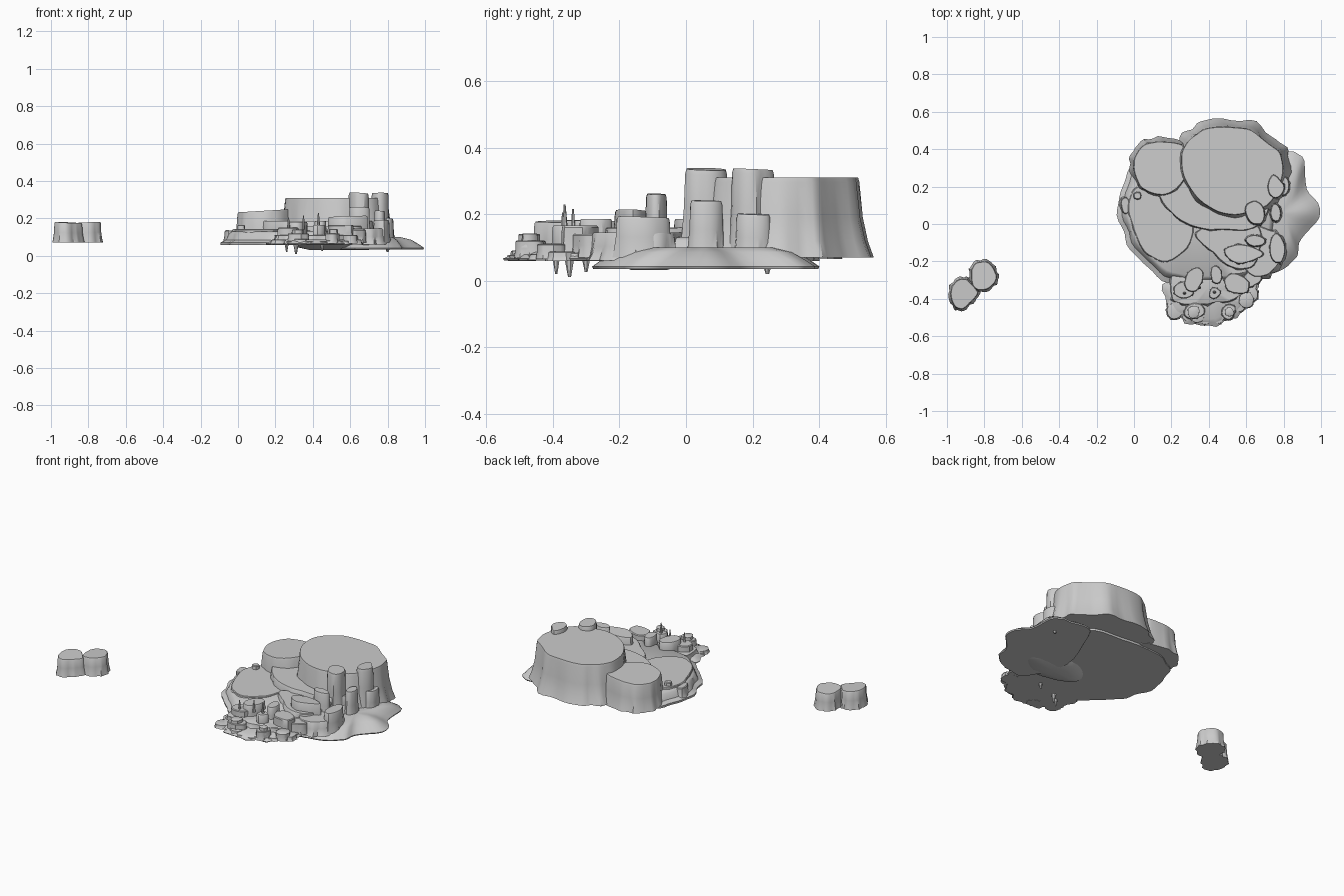
import bpy, bmesh, math, random
from mathutils import Vector

if "Cube" in bpy.data.objects:
    bpy.data.objects.remove(bpy.data.objects["Cube"])

random.seed(7)


def smooth_loop(pts, sub):
    """Closed Catmull-Rom curve through the control points."""
    p = [Vector(q) for q in pts]
    n, out = len(p), []
    for i in range(n):
        a, b, c, d = p[i - 1], p[i], p[(i + 1) % n], p[(i + 2) % n]
        for k in range(sub):
            t = k / sub
            out.append(0.5 * (2 * b + (c - a) * t + (2 * a - 5 * b + 4 * c - d) * t * t
                              + (3 * b - a - 3 * c + d) * t ** 3))
    return out


def rock(name, pts, profile, flute=0.006, tilt=(0, 0), dome=0.0, sub=5):
    """Stacked rings: profile is a list of (z, outward offset); the top may tilt or dome."""
    loop = smooth_loop(pts, sub)
    n = len(loop)
    cen = sum(loop, Vector((0, 0))) / n
    ph = random.random() * 6
    z0, z1 = profile[0][0], profile[-1][0]
    bm = bmesh.new()
    rings = []
    for z, off in profile:
        f = (z - z0) / (z1 - z0)
        ring = []
        for i, q in enumerate(loop):
            d = (q - cen).normalized()
            a = 2 * math.pi * i / n
            w = math.sin(a * 9 + ph) + 0.7 * math.sin(a * 14 + 2 * ph)
            r = q + d * (off + flute * w * (1.2 - f))
            zz = z + f * (tilt[0] * (r.x - cen.x) + tilt[1] * (r.y - cen.y))
            ring.append(bm.verts.new((r.x, r.y, zz)))
        rings.append(ring)
    for lo, hi in zip(rings, rings[1:]):
        for i in range(n):
            j = (i + 1) % n
            bm.faces.new((lo[i], lo[j], hi[j], hi[i]))
    for ring, z in ((rings[0], z0), (rings[-1], z1 + dome)):
        c = bm.verts.new((cen.x, cen.y, z))
        for i in range(n):
            bm.faces.new((ring[i], ring[(i + 1) % n], c))
    bmesh.ops.recalc_face_normals(bm, faces=bm.faces)
    me = bpy.data.meshes.new(name)
    bm.to_mesh(me)
    bm.free()
    ob = bpy.data.objects.new(name, me)
    bpy.context.collection.objects.link(ob)
    bpy.context.view_layer.objects.active = ob
    bpy.ops.object.select_all(action='DESELECT')
    ob.select_set(True)
    bpy.ops.object.shade_smooth_by_angle(angle=math.radians(35))
    return ob


def cliff(z0, z1, flare):
    """Steep wall that spreads at the foot, with a slightly worn rim."""
    h = z1 - z0
    return [(z0, flare), (z0 + h * .2, flare * .6), (z0 + h * .5, flare * .25),
            (z0 + h * .94, 0.001), (z1, -0.003)]


def stump(name, x, y, rx, ry, z0, z1, rot=0.0, flare=0.012, tilt=(0, 0)):
    """Irregular short column."""
    pts = []
    for i in range(7):
        a = 2 * math.pi * i / 7
        s = random.uniform(0.82, 1.12)
        u, v = rx * s * math.cos(a), ry * s * math.sin(a)
        pts.append((x + u * math.cos(rot) - v * math.sin(rot),
                    y + u * math.sin(rot) + v * math.cos(rot)))
    return rock(name, pts, cliff(z0, z1, flare), min(rx, ry) * 0.06, tilt, sub=3)


# Low plateau under everything
rock("base_plateau", [(-.085, .08), (-.045, .24), (.06, .36), (.3, .4), (.6, .36), (.76, .18), (.76, -.1),
                      (.66, -.28), (.42, -.33), (.19, -.31), (.05, -.21), (-.045, -.08)],
     [(.058, 0), (.072, .002), (.085, -.025), (.12, -.04), (.13, -.055)], .006, dome=.008)

# Gently sloping skirt on the right side, convex near its rim
rock("right_skirt", [(.64, .37), (.80, .385), (.90, .36), (.925, .19), (1.0, .06), (.895, -.08), (.86, -.19),
                     (.75, -.26), (.6, -.26), (.5, 0)],
     [(.035, -.004), (.042, 0), (.062, -.03), (.085, -.07), (.1, -.13)], .003)

# Large mesa, its lower shoulder and the terraces in front
rock("large_mesa", [(.255, .38), (.32, .47), (.41, .515), (.60, .51), (.72, .43), (.79, .36), (.785, .22),
                    (.71, .1), (.54, .05), (.4, .09), (.28, .22)], cliff(.07, .31, .044), .007)
rock("left_mesa", [(.0, .34), (.05, .42), (.15, .44), (.27, .41), (.28, .26), (.18, .16), (.06, .18), (.01, .25)],
     cliff(.065, .24, .024), .004, tilt=(.06, 0))
rock("upper_terrace", [(.13, .2), (.2, .06), (.34, -.02), (.5, -.03), (.64, -.02), (.72, .1), (.6, .25), (.3, .28)],
     cliff(.1, .185, .018), .005)
rock("middle_terrace", [(.33, -.06), (.42, -.15), (.52, -.23), (.64, -.22), (.68, -.05), (.6, .02), (.42, .0)],
     cliff(.09, .16, .02), .005)
rock("right_ledge", [(.6, -.02), (.6, -.24), (.68, -.28), (.75, -.24), (.8, -.15), (.79, -.07), (.72, -.03)],
     cliff(.06, .145, .02), .006)
rock("left_ledge", [(-.03, .1), (.02, .2), (.15, .2), (.3, .05), (.3, -.1), (.18, -.2), (.06, -.15), (0, -.03)],
     cliff(.08, .142, .02), .005)

# Standing rocks: x, y, rx, ry, bottom, top
columns = [
    (.65, .06, .057, .068, .1, .335), (.755, .195, .045, .065, .1, .335), (.755, .06, .03, .05, .07, .24),
    (.65, -.09, .055, .03, .1, .26), (.58, -.16, .1, .055, .1, .21), (.765, -.13, .04, .08, .07, .19),
    (.02, .15, .02, .02, .09, .165), (-.045, .1, .025, .05, .07, .135), (.8, .2, .03, .05, .06, .2),
]
for i, (x, y, rx, ry, a, b) in enumerate(columns):
    stump(f"standing_rock_{i + 1}", x, y, rx, ry, a, b, tilt=(random.uniform(-.08, .08), random.uniform(-.08, .02)))

# Front lobe with stacked shelves
lobe = [(.18, -.3), (.18, -.44), (.26, -.51), (.38, -.54), (.52, -.505), (.60, -.43), (.66, -.34), (.6, -.22), (.35, -.2)]
rock("front_lobe", lobe, [(.06, 0), (.066, .006), (.076, -.012), (.086, -.03)], .009)
rock("front_shelf", [(.21, -.27), (.21, -.4), (.29, -.43), (.42, -.42), (.54, -.4), (.61, -.32), (.56, -.22), (.35, -.2)],
     cliff(.075, .112, .012), .008)
for i, q in enumerate(smooth_loop(lobe[1:7], 2)[:11]):
    r = random.uniform(.035, .055)
    p = q + (Vector((.4, -.36)) - q).normalized() * r * .95
    stump(f"rim_shelf_{i + 1}", p.x, p.y, r, r * .8, random.uniform(.058, .068), random.uniform(.076, .092), i, .008)

# Small stumps and blocks on the lobe
blocks = [
    (.32, -.47, .055, .045, .07, .12), (.32, -.47, .033, .03, .1, .14), (.505, -.47, .045, .037, .07, .12),
    (.51, -.47, .024, .022, .1, .142), (.43, -.37, .032, .035, .07, .165), (.27, -.35, .06, .05, .07, .15),
    (.32, -.3, .07, .045, .08, .18), (.44, -.27, .05, .03, .08, .185), (.55, -.32, .065, .055, .08, .165),
    (.6, -.4, .04, .045, .065, .11), (.63, -.29, .05, .045, .07, .14),
]
for i, (x, y, rx, ry, a, b) in enumerate(blocks):
    stump(f"front_block_{i + 1}", x, y, rx, ry, a, b, i * .7, .005)

# Thin spikes above and hanging spikes below
for i, (x, y, r, a, b) in enumerate([(.43, -.365, .01, .15, .228), (.27, -.37, .01, .13, .205), (.35, -.34, .009, .14, .215),
                                     (.31, -.35, .016, .07, .01), (.26, -.39, .012, .07, .02),
                                     (.8, .245, .018, .06, .02), (.45, -.3, .014, .07, .025)]):
    bpy.ops.mesh.primitive_cone_add(vertices=7, radius1=r, radius2=r * .3, depth=abs(b - a), location=(x, y, (a + b) / 2),
                                    rotation=(0 if b > a else math.pi, 0, 0))
    bpy.context.object.name = f"spike_{i + 1}"

# Sagging underside near the front
rock("underside", [(.3, -.15), (.5, -.24), (.7, -.2), (.78, -.05), (.5, .02), (.35, -.03)],
     [(.032, -.09), (.045, -.03), (.065, .0)], .002)

# Detached pair of rocks on the left
rock("far_rock_right", [(-.87, -.26), (-.845, -.21), (-.78, -.205), (-.74, -.26), (-.74, -.305), (-.79, -.35),
                        (-.855, -.34)], cliff(.07, .178, .012), .003, tilt=(.05, -.02))
rock("far_rock_left", [(-.98, -.36), (-.95, -.305), (-.9, -.295), (-.86, -.33), (-.835, -.37), (-.87, -.415), (-.92, -.455),
                       (-.965, -.43)], cliff(.07, .178, .012), .003, tilt=(-.05, .02))
